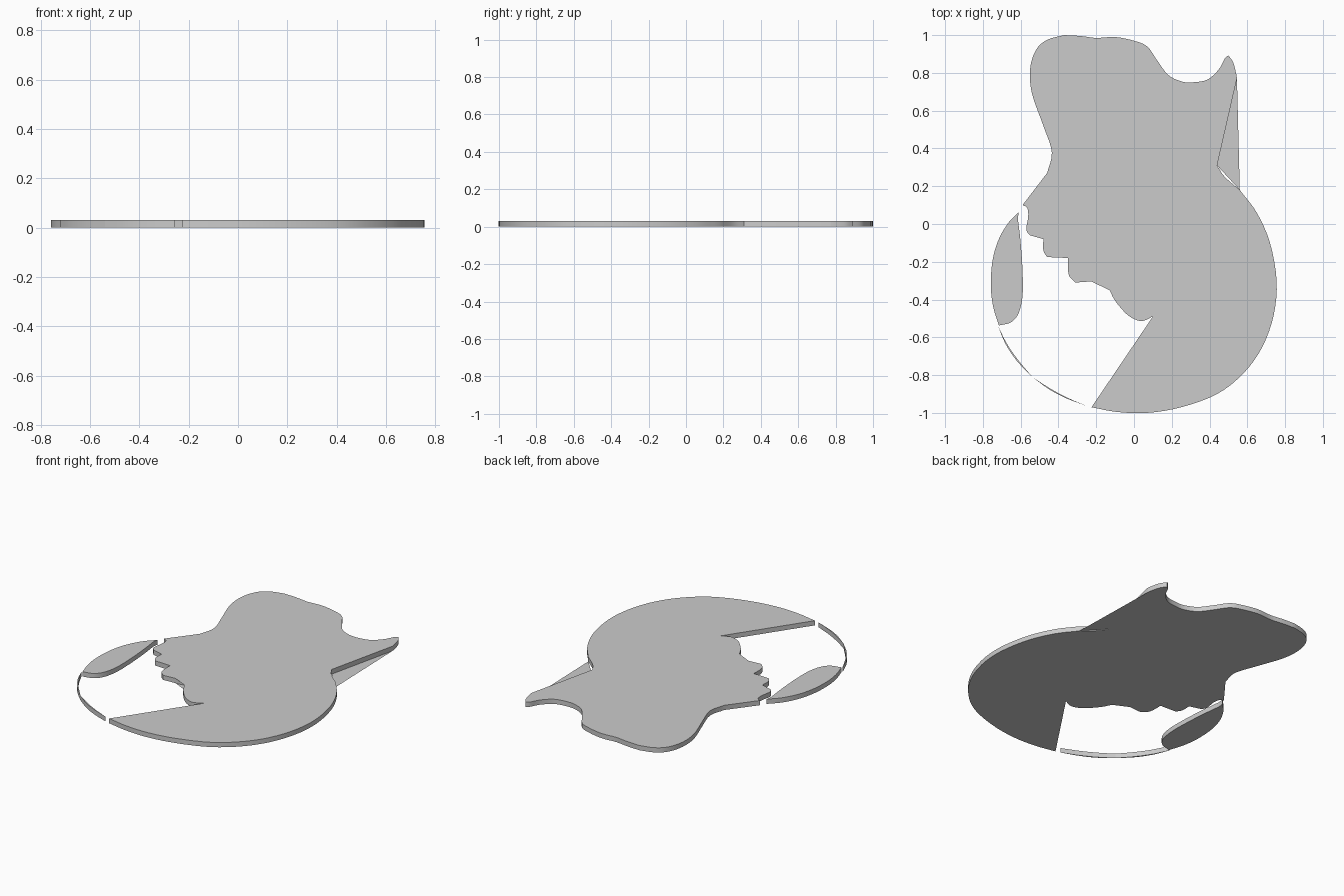
import bpy, bmesh
from mathutils import Vector

if "Cube" in bpy.data.objects:
    bpy.data.objects.remove(bpy.data.objects["Cube"])

T = 0.03  # plate thickness


def smooth_run(pts, steps=4):
    """Catmull-Rom curve through a run; run ends stay sharp corners."""
    p = [Vector(q) for q in pts]
    if len(p) < 3:
        return p[:-1]
    p = [2 * p[0] - p[1]] + p + [2 * p[-1] - p[-2]]
    out = []
    for a, b, c, d in zip(p, p[1:], p[2:], p[3:]):
        for i in range(steps):
            t = i / steps
            out.append(0.5 * (2 * b + (c - a) * t + (2 * a - 5 * b + 4 * c - d) * t * t
                              + (3 * b - a - 3 * c + d) * t ** 3))
    return out


def plate(name, runs, height=T):
    """Closed outline made of runs, each continuing to the next run's first point."""
    outline = []
    for i, run in enumerate(runs):
        outline += smooth_run(run + [runs[(i + 1) % len(runs)][0]])
    bm = bmesh.new()
    face = bm.faces.new([bm.verts.new((v.x, v.y, 0)) for v in outline])
    face.normal_update()
    if height:
        if face.normal.z > 0:
            face.normal_flip()
        ret = bmesh.ops.extrude_face_region(bm, geom=[face], use_keep_orig=True)
        top = [g for g in ret["geom"] if isinstance(g, bmesh.types.BMVert)]
        bmesh.ops.translate(bm, verts=top, vec=(0, 0, height))
        bmesh.ops.recalc_face_normals(bm, faces=bm.faces)
    bmesh.ops.triangulate(bm, faces=[f for f in bm.faces if len(f.verts) > 4])
    me = bpy.data.meshes.new(name)
    bm.to_mesh(me)
    bm.free()
    ob = bpy.data.objects.new(name, me)
    bpy.context.collection.objects.link(ob)
    bpy.context.view_layer.objects.active = ob
    bpy.ops.object.select_all(action='DESELECT')
    ob.select_set(True)
    bpy.ops.object.shade_smooth_by_angle()
    return ob


# main silhouette: wavy top, spike, notch, round side, stepped lower edge
plate("main_silhouette", [
    [(-0.37, 1.0), (-0.28, 0.995), (-0.2, 0.985), (-0.1, 0.99), (0, 0.97), (0.07, 0.94),
     (0.12, 0.87), (0.18, 0.79), (0.25, 0.755), (0.31, 0.75), (0.39, 0.765), (0.45, 0.82),
     (0.48, 0.875)],
    [(0.5, 0.893), (0.525, 0.855), (0.54, 0.8)],
    [(0.545, 0.77)],
    [(0.44, 0.31), (0.48, 0.25)],
    [(0.56, 0.18), (0.65, 0.06), (0.72, -0.1), (0.755, -0.3), (0.74, -0.48), (0.68, -0.65),
     (0.58, -0.79), (0.44, -0.9), (0.25, -0.97), (0.07, -1.0), (-0.09, -0.995)],
    [(-0.225, -0.97)],
    [(0.11, -0.475)],
    [(0.187, -0.36)],
    [(0.105, -0.485), (0.07, -0.505), (0.03, -0.513), (-0.03, -0.485), (-0.09, -0.42),
     (-0.12, -0.37)],
    [(-0.155, -0.285), (-0.16, -0.298)],
    [(-0.31, -0.31), (-0.34, -0.28), (-0.35, -0.24)],
    [(-0.35, -0.18)],
    [(-0.46, -0.175), (-0.48, -0.14)],
    [(-0.48, -0.08)],
    [(-0.55, -0.06), (-0.57, -0.03), (-0.56, 0.04), (-0.565, 0.085)],
    [(-0.59, 0.1)],
    [(-0.46, 0.27), (-0.435, 0.38), (-0.48, 0.52), (-0.54, 0.69), (-0.55, 0.82),
     (-0.52, 0.92), (-0.46, 0.975)],
])

# crescent at the left
plate("left_crescent", [
    [(-0.61, 0.065)],
    [(-0.615, 0.03), (-0.6, -0.1), (-0.59, -0.25), (-0.59, -0.38), (-0.61, -0.47),
     (-0.65, -0.52)],
    [(-0.715, -0.537), (-0.745, -0.44), (-0.758, -0.33), (-0.75, -0.2), (-0.72, -0.09),
     (-0.67, 0.0)],
])

# thin rim slivers joining the crescent to the round side
plate("rim_sliver_upper", [
    [(-0.72, -0.54), (-0.68, -0.635), (-0.62, -0.725)],
    [(-0.54, -0.808), (-0.615, -0.718), (-0.672, -0.635)],
])
plate("rim_sliver_lower", [
    [(-0.54, -0.808), (-0.45, -0.875), (-0.36, -0.922)],
    [(-0.255, -0.962), (-0.36, -0.916), (-0.45, -0.867)],
])

# bottom sheet spanning the side notch
plate("notch_floor", [[(0.545, 0.77)], [(0.44, 0.31)], [(0.56, 0.18)]], 0)
# bottom sheet under the narrow slit
plate("slit_floor", [[(0.187, -0.36)], [(0.105, -0.485)], [(0.11, -0.475)]], 0)
